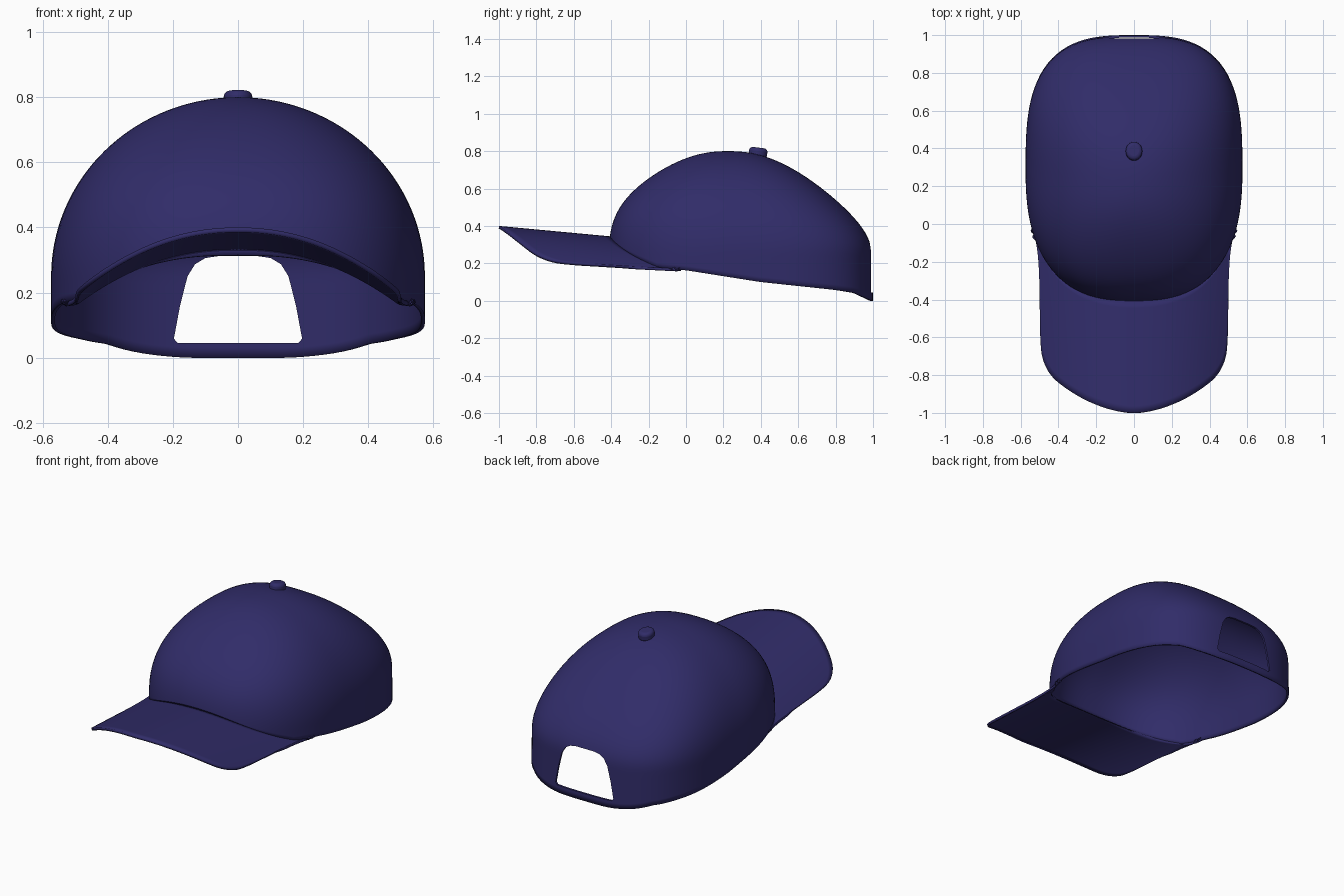
import bpy, bmesh
from math import sin, cos, pi, sqrt
from mathutils import Vector

if "Cube" in bpy.data.objects:
    bpy.data.objects.remove(bpy.data.objects["Cube"])

navy = bpy.data.materials.new("navy_cloth")
navy.diffuse_color = (0.03, 0.025, 0.14, 1)
navy.use_nodes = True
navy.node_tree.nodes["Principled BSDF"].inputs["Base Color"].default_value = navy.diffuse_color


def lerp_table(t, table):
    if t <= table[0][0]:
        return table[0][1]
    for (a, va), (b, vb) in zip(table, table[1:]):
        if t <= b:
            return va + (vb - va) * (t - a) / (b - a)
    return table[-1][1]


def make_object(name, bm, mat=True):
    me = bpy.data.meshes.new(name)
    bm.to_mesh(me)
    bm.free()
    ob = bpy.data.objects.new(name, me)
    bpy.context.collection.objects.link(ob)
    if mat:
        me.materials.append(navy)
    return ob


def smooth(ob):
    bpy.ops.object.select_all(action='DESELECT')
    ob.select_set(True)
    bpy.context.view_layer.objects.active = ob
    bpy.ops.object.shade_smooth_by_angle(angle=0.7)


def grid(rows, closed=False):
    bm = bmesh.new()
    vs = [[bm.verts.new(p) for p in r] for r in rows]
    n = len(rows[0])
    for a, b in zip(vs, vs[1:]):
        for i in range(n if closed else n - 1):
            j = (i + 1) % n
            bm.faces.new((a[i], a[j], b[j], b[i]))
    bmesh.ops.remove_doubles(bm, verts=bm.verts, dist=0.0004)
    return bm


def spline(pts, steps=8):
    # Catmull-Rom through the points
    p = [Vector(q) for q in pts]
    p = [p[0] * 2 - p[1]] + p + [p[-1] * 2 - p[-2]]
    out = []
    for a, b, c, d in zip(p, p[1:], p[2:], p[3:]):
        for k in range(steps):
            t = k / steps
            out.append(0.5 * (2 * b + (c - a) * t + (2 * a - 5 * b + 4 * c - d) * t * t
                              + (3 * b - a - 3 * c + d) * t ** 3))
    return out + [p[-2]]


# Crown section: squarish oval that shrinks and shifts with height
def crown_point(ang, z):
    s = min(max((z - 0.25) / 0.55, 0), 1)
    c = sqrt(1 - s * s)
    hx = 0.574 * c
    hy = 0.703 * c ** (0.95 + 0.5 * c)
    n = 2.2 + ((3.0 if sin(ang) > 0 else 2.5) - 2.2) * c
    r = (abs(cos(ang)) ** n + abs(sin(ang)) ** n) ** (-1 / n)
    y = 0.225 + 0.065 * c ** 10 + hy * r * sin(ang)
    if sin(ang) > 0:
        y += 0.028 * max(0.25 - z, 0) * sin(ang)
    return Vector((hx * r * cos(ang), y, z))


def rim(ang):
    p = crown_point(ang, 0.2)
    if p.y < -0.16:
        return 0.315 - 0.14 * (abs(p.x) / 0.5) ** 2.5
    return lerp_table(p.y, [(-0.16, 0.178), (0, 0.163), (0.4, 0.1),
                            (0.8, 0.058), (0.9, 0.042), (0.99, 0.0)])


SEG, ROWS = 128, 40
rows = []
for k in range(ROWS + 1):
    f = sin(k / ROWS * pi / 2)
    ring = []
    for i in range(SEG):
        a = 2 * pi * i / SEG
        z0 = rim(a)
        ring.append(crown_point(a, z0 + (0.8 - z0) * f))
    rows.append(ring)
crown = make_object("crown", grid(rows, closed=True))
mod = crown.modifiers.new("cloth", 'SOLIDIFY')
mod.thickness = 0.012
mod.offset = -1

# Cutter for the rear strap opening
half = [(0.185, 0.045), (0.197, 0.058), (0.178, 0.16), (0.155, 0.25), (0.132, 0.287),
        (0.10, 0.306), (0.06, 0.312)]
outline = half + [(-x, z) for x, z in reversed(half)]
bm = bmesh.new()
face = bm.faces.new([bm.verts.new((x, 0.7, z)) for x, z in outline])
ext = bmesh.ops.extrude_face_region(bm, geom=[face])
bmesh.ops.translate(bm, vec=(0, 0.6, 0),
                    verts=[v for v in ext['geom'] if isinstance(v, bmesh.types.BMVert)])
bmesh.ops.recalc_face_normals(bm, faces=bm.faces)
cutter = make_object("opening_cutter", bm, mat=False)
cutter.hide_render = True
cutter.hide_viewport = True
mod = crown.modifiers.new("strap_opening", 'BOOLEAN')
mod.operation = 'DIFFERENCE'
mod.solver = 'EXACT'
mod.object = cutter
smooth(crown)


# Brim: curved sheet between the crown front and the outer outline
def brim_z(x, y):
    zc = 0.345 + 0.055 * (-0.41 - y) / 0.59
    zs = 0.17 - 0.05 * y
    return zc + (zs - zc) * min(abs(x) / 0.5, 1.0) ** 2.2


side = [(0.538, 0.0), (0.512, -0.14), (0.502, -0.28), (0.499, -0.45), (0.496, -0.6),
        (0.484, -0.71), (0.44, -0.80), (0.36, -0.87), (0.25, -0.935), (0.13, -0.98)]
outer = spline([(-x, y) for x, y in side] + [(0, -1)] + side[::-1], 6)
N = len(outer) - 1
inner = []
for i in range(N + 1):
    ang = pi * 1.135 + pi * 0.73 * i / N
    p = crown_point(ang, 0.2)
    inner.append(Vector((p.x * 0.99, p.y + 0.006)))
rows = []
for k in range(17):
    row = []
    for o, q in zip(outer, inner):
        p = q.lerp(o, k / 16)
        row.append((p.x, p.y, brim_z(p.x, p.y)))
    rows.append(row)
bm = grid(rows)
bm.normal_update()
if sum(f.normal.z for f in bm.faces) < 0:
    bmesh.ops.reverse_faces(bm, faces=bm.faces)
brim = make_object("brim", bm)
mod = brim.modifiers.new("thickness", 'SOLIDIFY')
mod.thickness = 0.015
mod.offset = -1
smooth(brim)

# Top button
bpy.ops.mesh.primitive_cylinder_add(vertices=32, radius=0.044, depth=0.056,
                                    location=(0, 0.385, 0.791), rotation=(-0.13, 0, 0))
button = bpy.context.object
button.name = "top_button"
button.scale.y = 1.12
button.data.materials.append(navy)
mod = button.modifiers.new("round", 'BEVEL')
mod.width = 0.018
mod.segments = 4
smooth(button)
